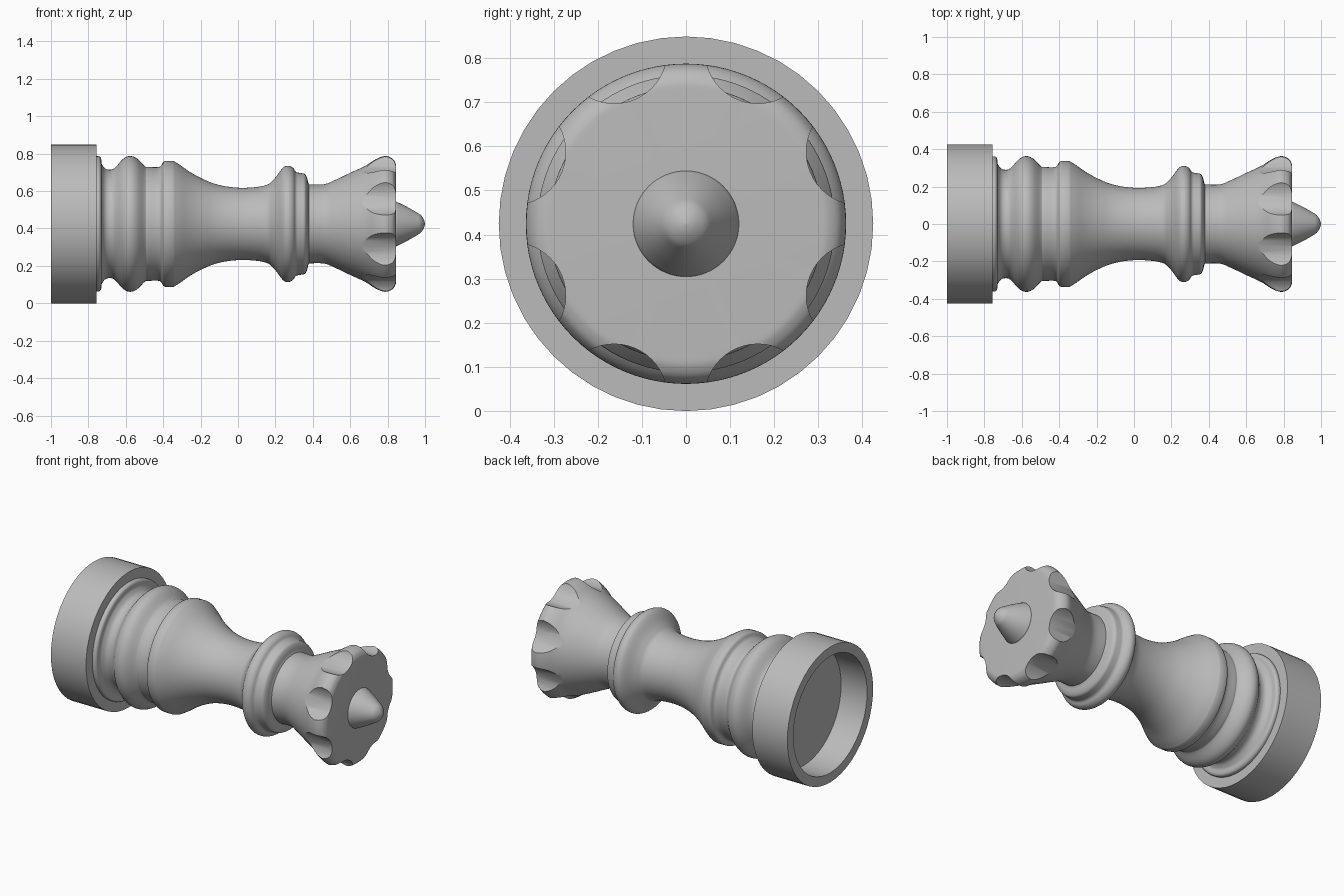
import bpy, bmesh, math
from mathutils import Vector

cube = bpy.data.objects.get("Cube")
if cube:
    bpy.data.objects.remove(cube, do_unlink=True)

AXIS_Z = 0.4245

grey = bpy.data.materials.new("plain_grey")
grey.use_nodes = True
GREY = (0.5, 0.5, 0.5, 1)
grey.diffuse_color = GREY
grey.node_tree.nodes["Principled BSDF"].inputs["Base Color"].default_value = GREY


def smooth_curve(pts, steps=4):
    """Catmull-Rom curve through (x, radius) points."""
    p = [Vector(q) for q in pts]
    p = [p[0]] + p + [p[-1]]
    out = []
    for a, b, c, d in zip(p, p[1:], p[2:], p[3:]):
        for i in range(steps):
            t = i / steps
            out.append((2 * b + (c - a) * t + (2 * a - 5 * b + 4 * c - d) * t ** 2
                        + (3 * b - a - 3 * c + d) * t ** 3) / 2)
    return [tuple(v) for v in out + [p[-1]]]


def lathe(name, profile, sides):
    """Turn an (x, radius) profile around the long axis; radius 0 closes an end."""
    bm = bmesh.new()
    rings = []
    for x, r in profile:
        if r < 1e-5:
            rings.append([bm.verts.new((x, 0, AXIS_Z))] * sides)
        else:
            angles = [math.tau * i / sides for i in range(sides)]
            rings.append([bm.verts.new((x, r * math.cos(a), AXIS_Z + r * math.sin(a)))
                          for a in angles])
    for lo, hi in zip(rings, rings[1:]):
        for i in range(sides):
            j = (i + 1) % sides
            bm.faces.new(list(dict.fromkeys((lo[i], lo[j], hi[j], hi[i]))))
    bmesh.ops.recalc_face_normals(bm, faces=bm.faces)
    mesh = bpy.data.meshes.new(name)
    bm.to_mesh(mesh)
    bm.free()
    obj = bpy.data.objects.new(name, mesh)
    mesh.materials.append(grey)
    bpy.context.collection.objects.link(obj)
    return obj


def activate(obj):
    bpy.ops.object.select_all(action='DESELECT')
    obj.select_set(True)
    bpy.context.view_layer.objects.active = obj


# Base drum, hollow underneath
base = lathe("base", [(-0.82, 0), (-0.82, 0.365), (-1, 0.365), (-1, 0.4245),
                      (-0.757, 0.4245), (-0.757, 0)], 48)

# Turned body: foot collar, lower rings, waist, neck ring and flared crown
foot = smooth_curve([(-0.757, 0.362), (-0.742, 0.361), (-0.732, 0.35), (-0.73, 0.325)])
rings = smooth_curve([(-0.727, 0.318), (-0.712, 0.298), (-0.69, 0.29), (-0.66, 0.298),
                      (-0.615, 0.347), (-0.578, 0.363), (-0.54, 0.35), (-0.497, 0.308),
                      (-0.48, 0.305), (-0.42, 0.305), (-0.4, 0.331), (-0.385, 0.337)])
waist = smooth_curve([(-0.345, 0.337), (-0.31, 0.315), (-0.257, 0.278), (-0.2, 0.246),
                      (-0.123, 0.214), (-0.04, 0.197), (0.04, 0.193), (0.12, 0.2),
                      (0.16, 0.211)])
neck = smooth_curve([(0.17, 0.217), (0.2, 0.248), (0.24, 0.3), (0.268, 0.311),
                     (0.294, 0.3), (0.31, 0.278), (0.335, 0.272), (0.357, 0.267),
                     (0.369, 0.248), (0.375, 0.222)])
crown = smooth_curve([(0.38, 0.211), (0.46, 0.212), (0.52, 0.235), (0.6, 0.273),
                      (0.68, 0.31), (0.735, 0.345), (0.785, 0.363), (0.825, 0.35),
                      (0.842, 0.325), (0.845, 0.305)])
body = lathe("body", [(-0.78, 0), (-0.78, 0.362)] + foot + rings + waist + neck
             + crown + [(0.845, 0)], 96)

# Eight scallops cut along the crown rim
bm = bmesh.new()
for k in range(8):
    a = math.radians(22.5 + 45 * k)
    made = bmesh.ops.create_cone(bm, cap_ends=True, segments=48, radius1=0.12,
                                 radius2=0.12, depth=0.5)["verts"]
    for v in made:
        v.co = (0.75 + v.co.z, 0.425 * math.cos(a) + v.co.x,
                AXIS_Z + 0.425 * math.sin(a) + v.co.y)
bmesh.ops.recalc_face_normals(bm, faces=bm.faces)
cut_mesh = bpy.data.meshes.new("scallop_cutter")
bm.to_mesh(cut_mesh)
bm.free()
cut_mesh.materials.append(grey)
cutter = bpy.data.objects.new("scallop_cutter", cut_mesh)
bpy.context.collection.objects.link(cutter)
cutter.hide_render = True
mod = body.modifiers.new("scallops", 'BOOLEAN')
mod.operation = 'DIFFERENCE'
mod.solver = 'EXACT'
mod.object = cutter
activate(body)
bpy.ops.object.modifier_apply(modifier=mod.name)
bpy.data.objects.remove(cutter, do_unlink=True)

# Pointed finial with a rounded tip
tip = smooth_curve([(0.845, 0.12), (0.9, 0.093), (0.953, 0.063), (0.978, 0.046),
                    (0.994, 0.022), (1, 0)])
finial = lathe("finial", [(0.83, 0), (0.83, 0.12)] + tip, 64)

for part in (base, body, finial):
    activate(part)
    bpy.ops.object.shade_smooth_by_angle(angle=math.radians(35))
